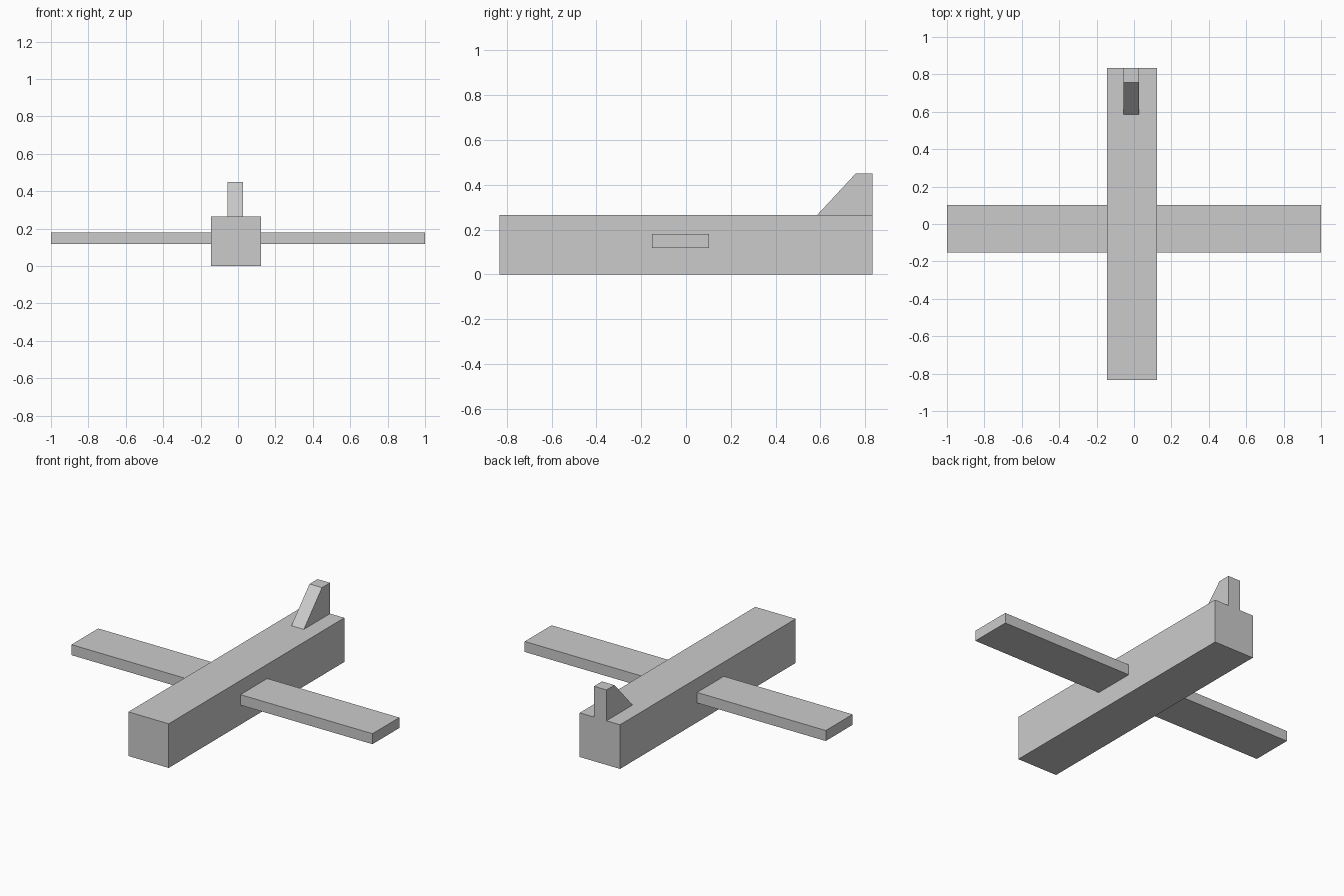
import bpy
import bmesh
from mathutils import Vector

default_cube = bpy.data.objects.get("Cube")
if default_cube:
    bpy.data.objects.remove(default_cube, do_unlink=True)

grey = bpy.data.materials.new("light_grey")
grey.use_nodes = True
grey.diffuse_color = (0.6, 0.6, 0.6, 1)
grey.node_tree.nodes["Principled BSDF"].inputs["Base Color"].default_value = grey.diffuse_color


def side_extrusion(name, profile, x_min, x_max):
    """Extrude a (y, z) outline along x into a closed solid."""
    bm = bmesh.new()
    face = bm.faces.new([bm.verts.new((x_min, y, z)) for y, z in profile])
    moved = bmesh.ops.extrude_face_region(bm, geom=[face])["geom"]
    bmesh.ops.translate(bm, vec=Vector((x_max - x_min, 0, 0)),
                        verts=[v for v in moved if isinstance(v, bmesh.types.BMVert)])
    bmesh.ops.recalc_face_normals(bm, faces=bm.faces)
    mesh = bpy.data.meshes.new(name)
    bm.to_mesh(mesh)
    bm.free()
    mesh.materials.append(grey)
    obj = bpy.data.objects.new(name, mesh)
    bpy.context.collection.objects.link(obj)
    return obj


def rectangle(y_min, y_max, z_min, z_max):
    return [(y_min, z_min), (y_max, z_min), (y_max, z_max), (y_min, z_max)]


body_right, body_left = -0.145, 0.123
body_end, body_top = 0.833, 0.265

# Box fuselage, slightly off centre
side_extrusion("fuselage", rectangle(-body_end, body_end, 0, body_top), body_right, body_left)

# Plank wings butting against the fuselage sides
wing = rectangle(-0.152, 0.102, 0.117, 0.18)
side_extrusion("right_wing", wing, -1, body_right)
side_extrusion("left_wing", wing, body_left, 1)

# Tail fin with a sloped leading edge
fin = [(0.585, body_top), (body_end, body_top), (body_end, 0.45), (0.757, 0.45)]
side_extrusion("tail_fin", fin, -0.055, 0.028)
